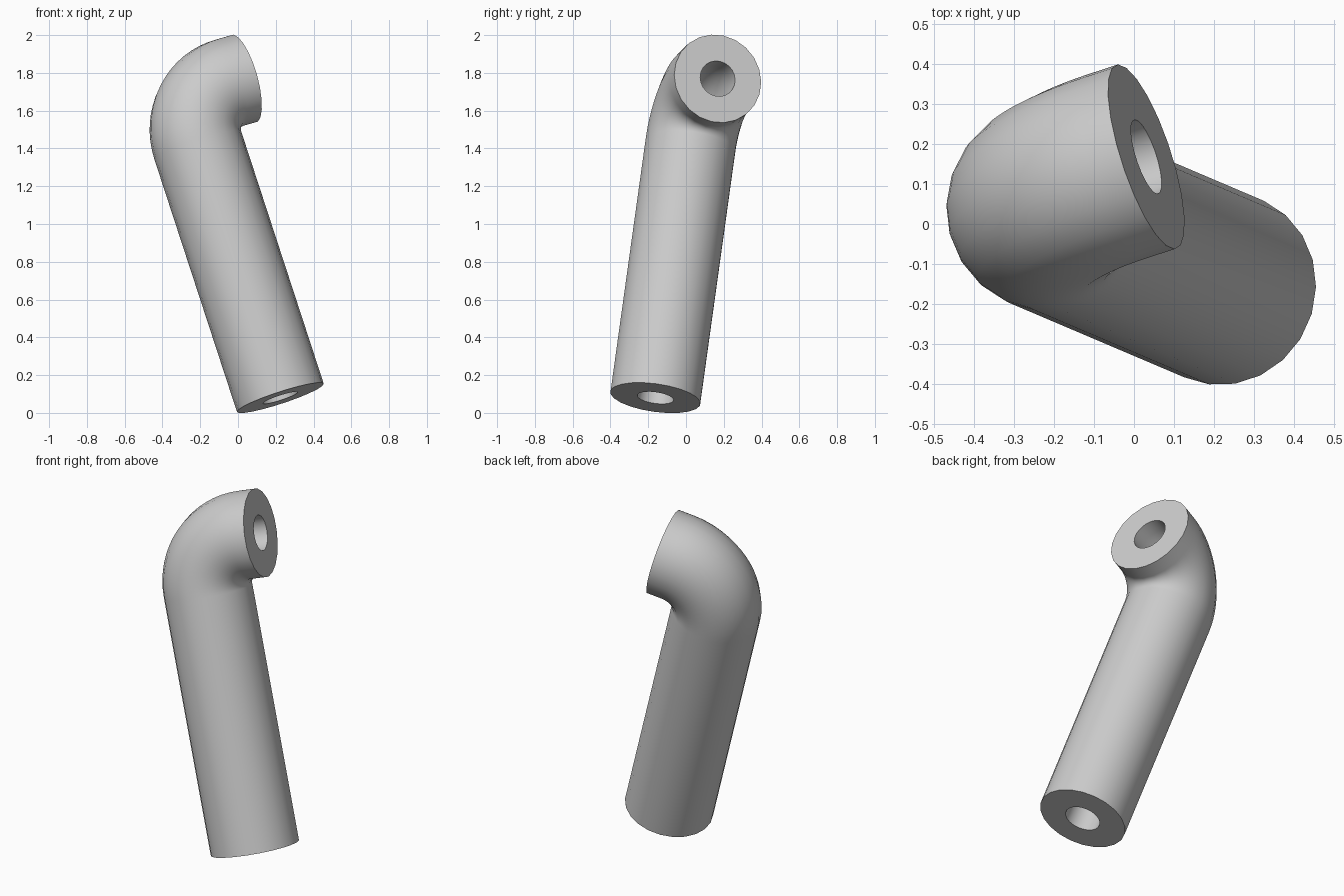
import bpy, bmesh
from math import sin, cos, pi, radians
from mathutils import Vector

cube = bpy.data.objects.get("Cube")
if cube:
    bpy.data.objects.remove(cube, do_unlink=True)

# Main dimensions
SIDES, BEND_STEPS = 22, 16
OUTER, BORE, BEND = 0.2415, 0.097, 0.277
LONG_LEG, SHORT_LEG = 1.695, 0.358      # end faces to where the axes cross
corner = Vector((-0.298, 0.060, 1.677))
up = Vector((-0.308, 0.131, 0.942)).normalized()
out = Vector((0.915, 0.302, 0.267))
out = (out - up * out.dot(up)).normalized()
side = up.cross(out)

# Centre line: long leg, quarter bend, short leg; each station has its in-plane normal
stations = [(corner - up * LONG_LEG, out)]
pivot = corner + (out - up) * BEND
for i in range(BEND_STEPS + 1):
    a = pi / 2 * i / BEND_STEPS
    normal = out * cos(a) - up * sin(a)
    stations.append((pivot - normal * BEND, normal))
stations.append((corner + out * SHORT_LEG, -up))

bm = bmesh.new()


def sweep(radius):
    rings = []
    for centre, normal in stations:
        rings.append([bm.verts.new(centre + radius * (normal * cos(t) + side * sin(t)))
                      for t in (2 * pi * k / SIDES for k in range(SIDES))])
    for a, b in zip(rings, rings[1:]):
        join(a, b)
    return rings


def join(a, b):
    for k in range(SIDES):
        n = (k + 1) % SIDES
        bm.faces.new((a[k], a[n], b[n], b[k]))


# Outer wall, bore and the two ring-shaped end faces
wall, bore = sweep(OUTER), sweep(BORE)
for end in (0, -1):
    join(wall[end], bore[end])
bmesh.ops.recalc_face_normals(bm, faces=bm.faces)

mesh = bpy.data.meshes.new("elbow_pipe")
bm.to_mesh(mesh)
bm.free()
pipe = bpy.data.objects.new("elbow_pipe", mesh)
bpy.context.collection.objects.link(pipe)

# Plain grey
grey = bpy.data.materials.new("light_grey")
grey.use_nodes = True
colour = (0.6, 0.6, 0.6, 1)
grey.diffuse_color = colour
grey.node_tree.nodes["Principled BSDF"].inputs["Base Color"].default_value = colour
mesh.materials.append(grey)

# Smooth walls with crisp end rims
bpy.ops.object.select_all(action='DESELECT')
pipe.select_set(True)
bpy.context.view_layer.objects.active = pipe
bpy.ops.object.shade_smooth_by_angle(angle=radians(40))
